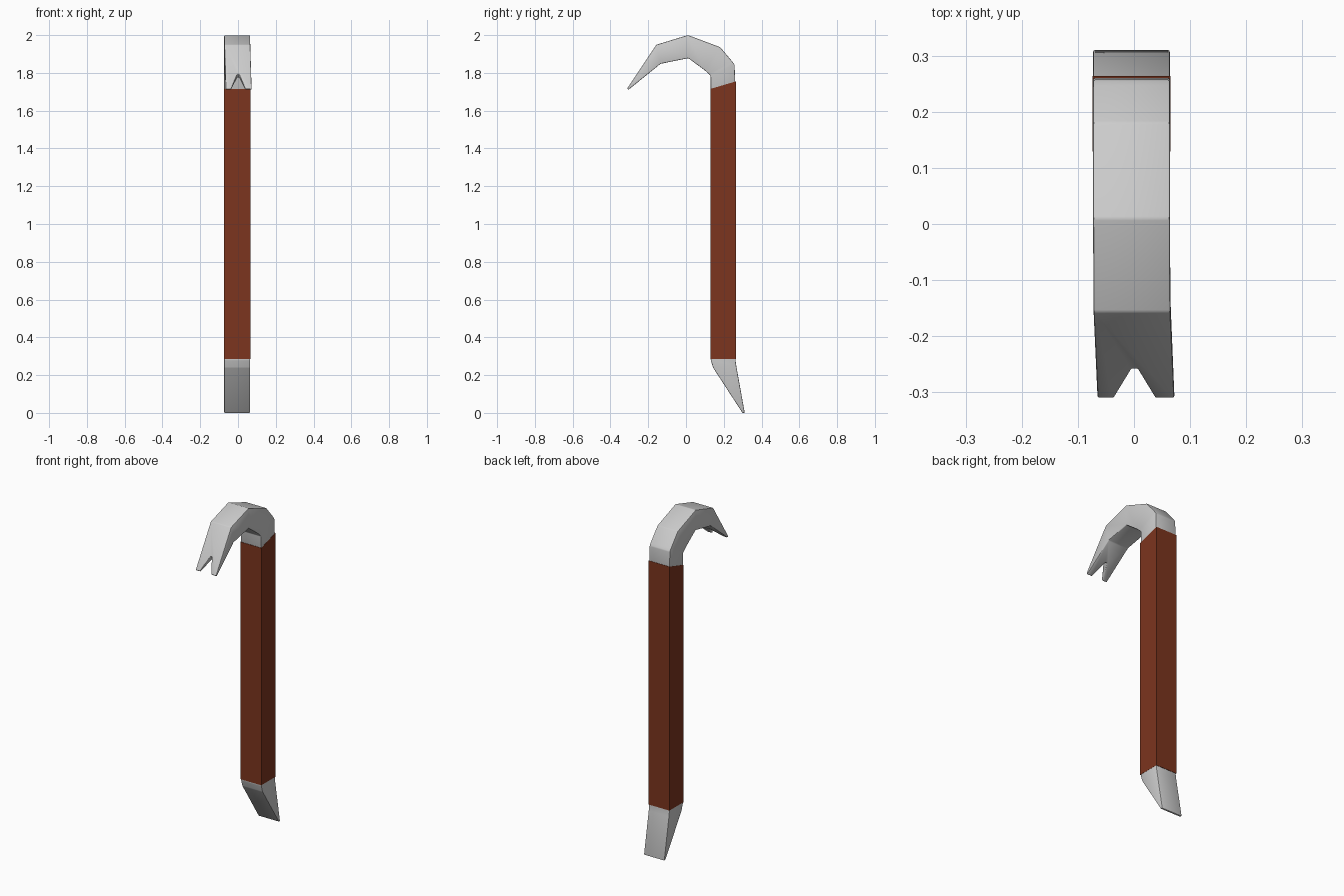
import bpy, bmesh, math
from mathutils import Vector

if "Cube" in bpy.data.objects:
    bpy.data.objects.remove(bpy.data.objects["Cube"])

HALF = 0.0685          # half width of the bar along x
CX = -0.0045           # bar centre line in x


def loft(name, stations, half=HALF):
    """Bar through stations of (inner y, inner z, outer y, outer z, x centre)."""
    bm = bmesh.new()
    rings = []
    for iy, iz, oy, oz, cx in stations:
        pts = ((cx - half, iy, iz), (cx + half, iy, iz),
               (cx + half, oy, oz), (cx - half, oy, oz))
        rings.append([bm.verts.new(p) for p in pts])
    for a, b in zip(rings, rings[1:]):
        for i in range(4):
            j = (i + 1) % 4
            bm.faces.new((a[i], a[j], b[j], b[i]))
    bm.faces.new(rings[0])
    bm.faces.new(rings[-1])
    bmesh.ops.recalc_face_normals(bm, faces=bm.faces[:])
    mesh = bpy.data.meshes.new(name)
    bm.to_mesh(mesh)
    bm.free()
    obj = bpy.data.objects.new(name, mesh)
    bpy.context.collection.objects.link(obj)
    return obj


def finish(obj, width, cutter=None):
    """Optional cut, then softened edges and smooth shading."""
    bpy.ops.object.select_all(action='DESELECT')
    bpy.context.view_layer.objects.active = obj
    obj.select_set(True)
    if cutter:
        cut = obj.modifiers.new("notch", 'BOOLEAN')
        cut.object = cutter
        cut.operation = 'DIFFERENCE'
        cut.solver = 'EXACT'
        bpy.ops.object.modifier_apply(modifier=cut.name)
    bev = obj.modifiers.new("edges", 'BEVEL')
    bev.width = width
    bev.segments = 2
    bev.limit_method = 'ANGLE'
    bev.angle_limit = math.radians(12)
    bpy.ops.object.modifier_apply(modifier=bev.name)
    bpy.ops.object.shade_smooth_by_angle(angle=math.radians(40))


# Wooden-red handle sleeve, sloped at its top end
handle = loft("handle", [(0.129, 0.285, 0.264, 0.285, CX),
                         (0.129, 1.715, 0.264, 1.755, CX)], HALF + 0.001)
paint = bpy.data.materials.new("handle_paint")
paint.diffuse_color = (0.2, 0.035, 0.013, 1)
paint.use_nodes = True
paint.node_tree.nodes["Principled BSDF"].inputs["Base Color"].default_value = paint.diffuse_color
handle.data.materials.append(paint)

# Chisel end
chisel = loft("chisel_end", [(0.131, 0.32, 0.262, 0.32, CX),
                             (0.131, 0.28, 0.262, 0.28, CX),
                             (0.143, 0.24, 0.266, 0.25, CX),
                             (0.299, 0.0, 0.311, 0.0, CX)])
finish(chisel, 0.004)

# Curved hook ending in the claw
hook = loft("hook_claw", [(0.131, 1.68, 0.262, 1.72, CX),
                          (0.130, 1.785, 0.257, 1.843, CX),
                          (0.118, 1.797, 0.247, 1.858, CX),
                          (0.095, 1.817, 0.181, 1.936, CX),
                          (0.012, 1.878, 0.010, 2.000, CX),
                          (-0.135, 1.848, -0.157, 1.949, CX + 0.001),
                          (-0.304, 1.711, -0.311, 1.718, CX + 0.008)])

# V notch cutter, square to the claw blade
along = Vector((0, -0.55, -0.835))
across = Vector((0, -0.835, 0.55))
apex = Vector((0.001, -0.258, 1.795))
bm = bmesh.new()
vs = []
for depth in (-0.2, 0.06):
    vs.append([bm.verts.new(apex + along * s + across * depth + Vector((x, 0, 0)))
               for x, s in ((-0.005, 0), (0.005, 0), (0.059, 0.16), (-0.059, 0.16))])
for i in range(4):
    j = (i + 1) % 4
    bm.faces.new((vs[0][i], vs[0][j], vs[1][j], vs[1][i]))
bm.faces.new(vs[0])
bm.faces.new(vs[1])
bmesh.ops.recalc_face_normals(bm, faces=bm.faces[:])
mesh = bpy.data.meshes.new("notch_cutter")
bm.to_mesh(mesh)
bm.free()
cutter = bpy.data.objects.new("notch_cutter", mesh)
bpy.context.collection.objects.link(cutter)
cutter.hide_render = True

finish(hook, 0.004, cutter)
bpy.data.objects.remove(cutter)
